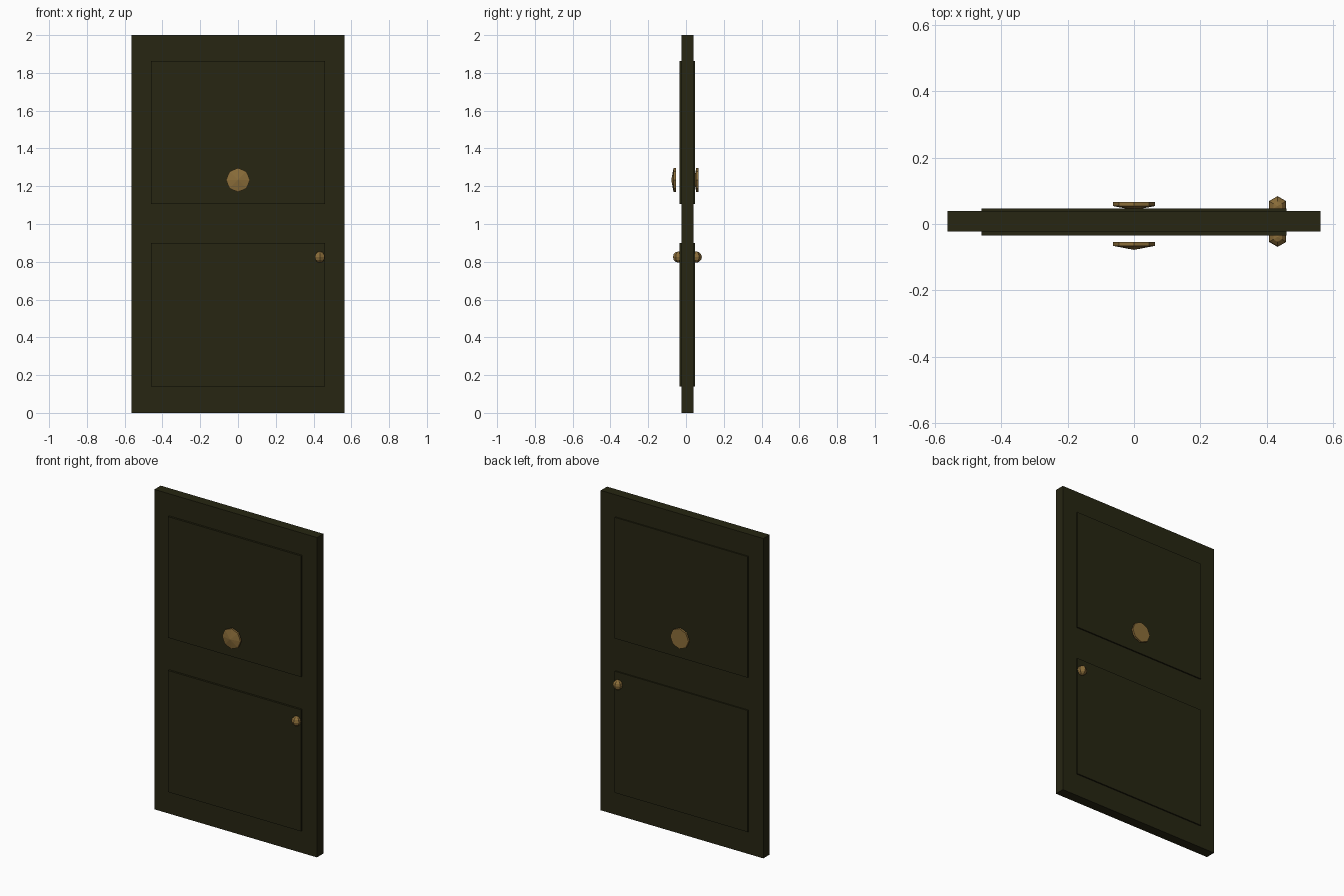
import bpy, bmesh, math
from mathutils import Matrix

if "Cube" in bpy.data.objects:
    bpy.data.objects.remove(bpy.data.objects["Cube"])


def material(name, rgb):
    m = bpy.data.materials.new(name)
    m.diffuse_color = (*rgb, 1)
    m.use_nodes = True
    m.node_tree.nodes["Principled BSDF"].inputs["Base Color"].default_value = m.diffuse_color
    return m


wood = material("dark_olive_paint", (0.020, 0.019, 0.006))
brass = material("aged_brass", (0.26, 0.155, 0.042))


def add_object(name, bm, mat):
    bmesh.ops.recalc_face_normals(bm, faces=bm.faces)
    me = bpy.data.meshes.new(name)
    bm.to_mesh(me)
    bm.free()
    me.materials.append(mat)
    ob = bpy.data.objects.new(name, me)
    bpy.context.collection.objects.link(ob)
    return ob


def box(name, lo, hi, mat):
    bm = bmesh.new()
    bmesh.ops.create_cube(bm, size=1)
    for v in bm.verts:
        v.co = [lo[i] + (v.co[i] + 0.5) * (hi[i] - lo[i]) for i in range(3)]
    return add_object(name, bm, mat)


def boss(name, y, mat):
    # scalloped disc: flat back, short rim, shallow pointed front
    bm = bmesh.new()
    n = 16
    rings = []
    for dy in (0.0, -0.012):
        ring = []
        for i in range(n):
            a = 2 * math.pi * i / n
            r = 0.063 if i % 2 == 0 else 0.059
            ring.append(bm.verts.new((r * math.cos(a), y + dy, 1.233 + r * math.sin(a))))
        rings.append(ring)
    tip = bm.verts.new((0, y - 0.024, 1.233))
    bm.faces.new(rings[0])
    for i in range(n):
        j = (i + 1) % n
        bm.faces.new((rings[0][i], rings[0][j], rings[1][j], rings[1][i]))
        bm.faces.new((rings[1][i], rings[1][j], tip))
    return add_object(name, bm, mat)


def knob(name, y, mat):
    # low-poly ball, hexagonal seen from above
    bm = bmesh.new()
    bmesh.ops.create_uvsphere(bm, u_segments=6, v_segments=6, radius=0.03,
                              matrix=Matrix.Translation((0.433, y, 0.825)))
    return add_object(name, bm, mat)


# door slab and the two raised panels that show on both sides
box("door_slab", (-0.5625, -0.023, 0), (0.5625, 0.039, 2), wood)
box("lower_panel", (-0.46, -0.035, 0.14), (0.46, 0.047, 0.9), wood)
box("upper_panel", (-0.46, -0.035, 1.105), (0.46, 0.047, 1.862), wood)

# brass fittings on each side
for side, boss_y, knob_y in (("front", -0.054, -0.039), ("back", 0.066, 0.054)):
    boss(side + "_boss", boss_y, brass)
    knob(side + "_knob", knob_y, brass)
